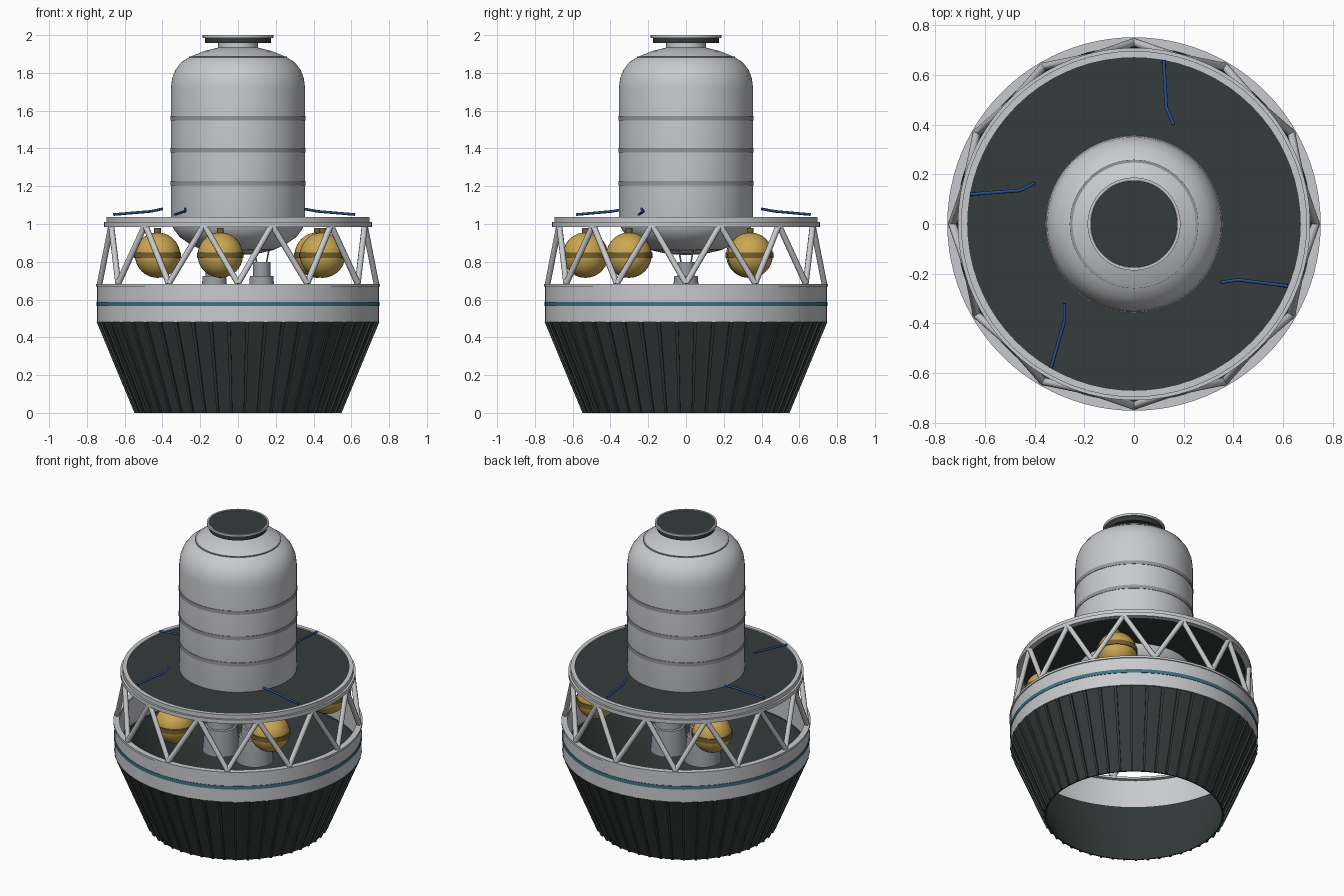
import bpy, bmesh, math
from mathutils import Vector

if "Cube" in bpy.data.objects:
    bpy.data.objects.remove(bpy.data.objects["Cube"], do_unlink=True)


def material(name, rgb):
    m = bpy.data.materials.new(name)
    m.use_nodes = True
    m.diffuse_color = (*rgb, 1)
    m.node_tree.nodes["Principled BSDF"].inputs["Base Color"].default_value = (*rgb, 1)
    return m


LIGHT = material("light grey", (0.58, 0.59, 0.61))
DARK = material("dark slate", (0.035, 0.044, 0.043))
STRIPE = material("stripe grey", (0.30, 0.30, 0.34))
ENGINE = material("engine grey", (0.33, 0.34, 0.39))
GOLD = material("gold", (0.60, 0.39, 0.08))
BRONZE = material("dark gold", (0.17, 0.12, 0.03))
TEAL = material("teal", (0.05, 0.17, 0.22))
BLUE = material("cable blue", (0.02, 0.08, 0.28))


def finish(name, bm, mat, angle=35):
    bmesh.ops.recalc_face_normals(bm, faces=bm.faces[:])
    me = bpy.data.meshes.new(name)
    bm.to_mesh(me)
    bm.free()
    me.materials.append(mat)
    ob = bpy.data.objects.new(name, me)
    bpy.context.collection.objects.link(ob)
    bpy.ops.object.select_all(action="DESELECT")
    ob.select_set(True)
    bpy.context.view_layer.objects.active = ob
    bpy.ops.object.shade_smooth_by_angle(angle=math.radians(angle))
    return ob


def lathe(name, profile, mat, at=(0, 0), closed=False, sides=72):
    """Spin an (r, z) profile around a vertical axis."""
    bm = bmesh.new()
    pts = list(profile) + ([profile[0]] if closed else [])
    vs = [bm.verts.new((r, 0, z)) for r, z in pts]
    es = [bm.edges.new(p) for p in zip(vs, vs[1:])]
    bmesh.ops.spin(bm, geom=vs + es, cent=(0, 0, 0), axis=(0, 0, 1),
                   angle=math.tau, steps=sides, use_duplicate=False)
    bmesh.ops.remove_doubles(bm, verts=bm.verts[:], dist=0.0004)
    bmesh.ops.translate(bm, verts=bm.verts[:], vec=(*at, 0))
    return finish(name, bm, mat)


def ring(name, r0, r1, z0, z1, mat, at=(0, 0), sides=72):
    return lathe(name, [(r0, z0), (r1, z0), (r1, z1), (r0, z1)], mat, at, True, sides)


def polar(r, angle, z):
    return Vector((r * math.cos(angle), r * math.sin(angle), z))


def tubes(name, paths, radius, mat):
    """Round tubes along straight-segment paths, joined into one object."""
    cu = bpy.data.curves.new(name, "CURVE")
    cu.dimensions = "3D"
    cu.bevel_depth = radius
    cu.bevel_resolution = 2
    cu.use_fill_caps = True
    for path in paths:
        sp = cu.splines.new("POLY")
        sp.points.add(len(path) - 1)
        for p, co in zip(sp.points, path):
            p.co = (*co, 1)
    cu.materials.append(mat)
    ob = bpy.data.objects.new(name, cu)
    bpy.context.collection.objects.link(ob)
    return ob


# Flared skirt: thin open shell with raised ribs
lathe("skirt", [(0.538, 0), (0.738, 0.48), (0.73, 0.48), (0.53, 0)], DARK, closed=True, sides=96)
RIBS = 48
bm = bmesh.new()
for i in range(RIBS):
    a = math.tau * (i + 0.5) / RIBS
    side = Vector((-math.sin(a), math.cos(a), 0))
    corners = []
    for r, z, w in ((0.535, 0, 0.006), (0.735, 0.48, 0.009)):
        for dr, s in ((0, -1), (0.014, -1), (0.014, 1), (0, 1)):
            corners.append(bm.verts.new(polar(r + dr, a, z) + side * w * s))
    lo, hi = corners[:4], corners[4:]
    bm.faces.new(lo)
    bm.faces.new(hi)
    for k in range(4):
        bm.faces.new((lo[k], lo[k - 1], hi[k - 1], hi[k]))
finish("skirt_ribs", bm, DARK)

# Lower band with stripe and top lip
ring("lower_band", 0.738, 0.746, 0.48, 0.68, LIGHT, sides=96)
ring("band_stripe", 0.744, 0.749, 0.565, 0.588, TEAL, sides=96)
ring("band_lip", 0.715, 0.752, 0.668, 0.682, LIGHT, sides=96)

# Truss between band and deck
BAYS = 12
zigzag = []
for i in range(BAYS):
    a = math.tau * i / BAYS
    foot = polar(0.732, a, 0.685)
    for s in (-1, 1):
        zigzag.append([foot, polar(0.695, a + s * math.pi / BAYS, 0.995)])
tubes("truss_struts", zigzag, 0.016, LIGHT)

# Deck and its rim
ring("deck", 0.34, 0.675, 1.0, 1.03, DARK)
ring("deck_rim", 0.67, 0.697, 0.995, 1.038, LIGHT)
ring("deck_rim_flange", 0.675, 0.71, 0.985, 1.01, LIGHT)

# Main tank with domed ends
lathe("main_tank", [(0, 0.835), (0.1, 0.842), (0.18, 0.86), (0.25, 0.89), (0.31, 0.932),
                    (0.342, 0.975), (0.355, 1.03), (0.355, 1.72), (0.349, 1.77),
                    (0.332, 1.815), (0.302, 1.855), (0.255, 1.885), (0.18, 1.915),
                    (0.1, 1.935), (0, 1.94)], LIGHT)
for i, z in enumerate((1.215, 1.39, 1.56)):
    ring(f"tank_stripe_{i + 1}", 0.35, 0.358, z - 0.012, z + 0.012, STRIPE)
ring("dome_seam", 0.245, 0.259, 1.879, 1.888, STRIPE)
ring("lower_dome_seam", 0.17, 0.19, 0.862, 0.87, STRIPE)

# Docking neck and cap
lathe("neck", [(0.105, 1.92), (0.105, 1.965)], LIGHT)
lathe("cap", [(0, 1.957), (0.175, 1.957), (0.175, 1.996), (0, 1.996)], DARK)
ring("cap_rim", 0.176, 0.187, 1.985, 2.0, LIGHT)

# Round pressure tanks with belt and filler cap
for i, deg in enumerate((39, 142, 260, 326)):
    c = polar(0.54, math.radians(deg), 0.835)
    at = c.xy
    bm = bmesh.new()
    bmesh.ops.create_uvsphere(bm, u_segments=32, v_segments=20, radius=0.12)
    bmesh.ops.translate(bm, verts=bm.verts[:], vec=c)
    finish(f"round_tank_{i + 1}", bm, GOLD)
    ring(f"round_tank_belt_{i + 1}", 0.11, 0.124, c.z - 0.015, c.z + 0.015, BRONZE, at, 32)
    lathe(f"round_tank_cap_{i + 1}", [(0.018, 0.94), (0.018, 0.98), (0, 0.98)], BRONZE, at, sides=16)

# Two engines hung below the tank
for side, x in (("left", 0.125), ("right", -0.125)):
    lathe(f"engine_{side}", [(0, 0.8), (0.046, 0.8), (0.046, 0.725), (0.062, 0.725),
                             (0.066, 0.68), (0.078, 0.676), (0.085, 0.62), (0.096, 0.616),
                             (0.105, 0.54), (0.112, 0.45), (0.104, 0.45), (0.06, 0.66),
                             (0, 0.68)], ENGINE, (x, 0), sides=32)
    mounts = []
    for k in range(4):
        a = math.pi * (k + 0.5) / 2
        mounts.append([polar(0.035, a, 0.79) + Vector((x, 0, 0)),
                       polar(0.065, a, 0.9) + Vector((x, 0, 0))])
    tubes(f"engine_mount_{side}", mounts, 0.004, ENGINE)

# Cables lying above the deck
routes = [((0.12, 0.66), (0.13, 0.47), (0.16, 0.40)),
          ((-0.66, 0.12), (-0.46, 0.135), (-0.40, 0.165)),
          ((-0.335, -0.58), (-0.28, -0.39), (-0.28, -0.32)),
          ((0.62, -0.25), (0.42, -0.225), (0.35, -0.235))]
tubes("deck_cables", [[(*p, z) for p, z in zip(route, (1.05, 1.067, 1.08))]
                      for route in routes], 0.007, BLUE)
